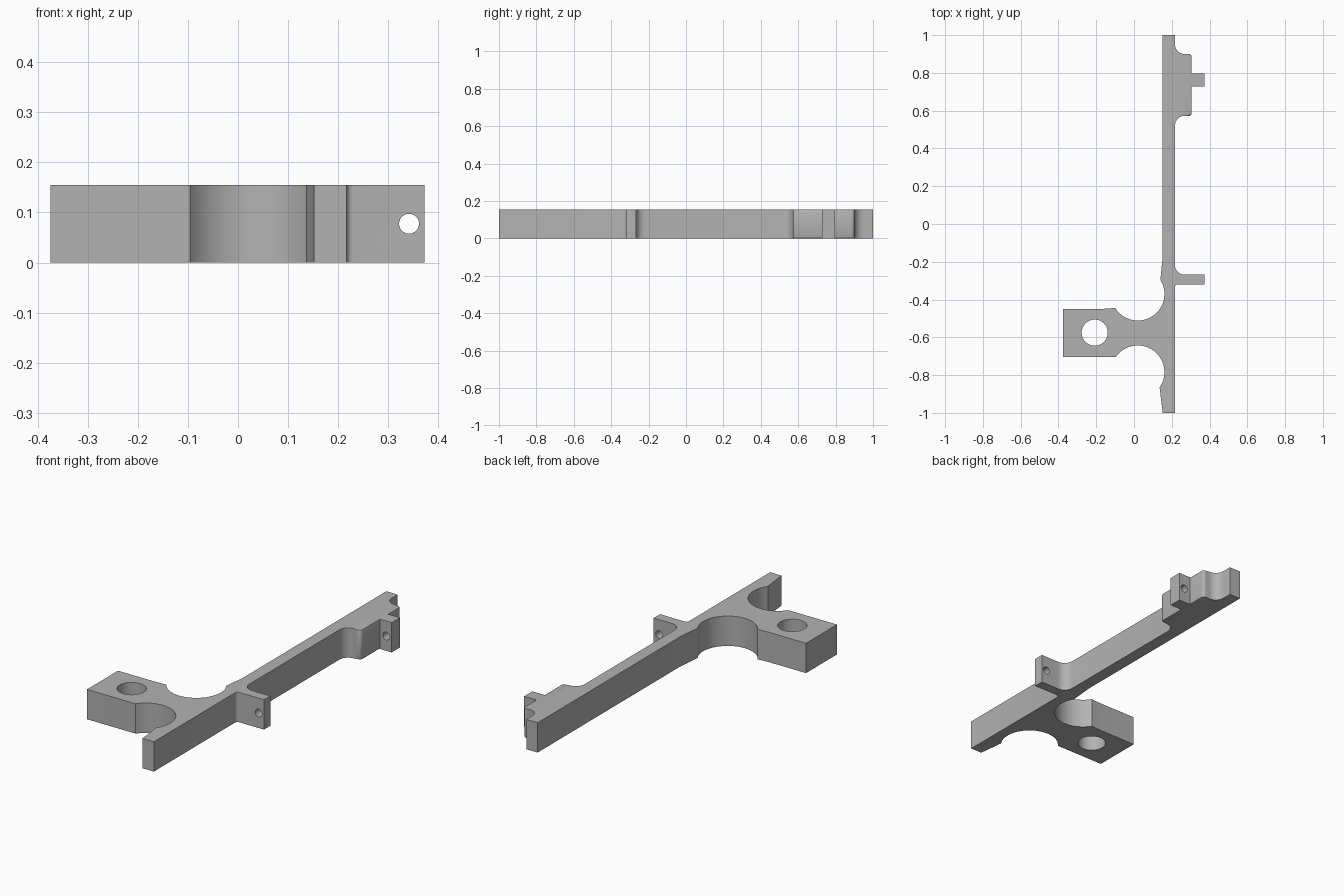
import bpy, bmesh
from math import radians, cos, sin, pi

if "Cube" in bpy.data.objects:
    bpy.data.objects.remove(bpy.data.objects["Cube"], do_unlink=True)

HEIGHT = 0.155

grey = bpy.data.materials.new("plain grey")
grey.use_nodes = True
colour = (0.45, 0.45, 0.45, 1)
grey.diffuse_color = colour
grey.node_tree.nodes["Principled BSDF"].inputs["Base Color"].default_value = colour


def arc(cx, cy, r, a0, a1, n):
    """Points on an arc, angles in degrees."""
    angles = [radians(a0 + (a1 - a0) * i / n) for i in range(n + 1)]
    return [(cx + r * cos(a), cy + r * sin(a)) for a in angles]


def extrude(name, outline, z0=0.0, z1=HEIGHT, round_edge=None):
    """Prism from an outline; round_edge picks edges to soften."""
    bm = bmesh.new()
    base = bm.faces.new([bm.verts.new((x, y, z0)) for x, y in outline])
    top = bmesh.ops.extrude_face_region(bm, geom=[base])["geom"]
    bmesh.ops.translate(bm, vec=(0, 0, z1 - z0),
                        verts=[v for v in top if isinstance(v, bmesh.types.BMVert)])
    bmesh.ops.recalc_face_normals(bm, faces=bm.faces)
    if round_edge:
        bmesh.ops.bevel(bm, geom=[e for e in bm.edges if round_edge(e)],
                        offset=0.006, segments=2, profile=0.5, affect='EDGES')
    mesh = bpy.data.meshes.new(name)
    bm.to_mesh(mesh)
    bm.free()
    mesh.materials.append(grey)
    obj = bpy.data.objects.new(name, mesh)
    bpy.context.collection.objects.link(obj)
    return obj


def combine(target, tool, operation):
    mod = target.modifiers.new(tool.name, 'BOOLEAN')
    mod.operation, mod.solver, mod.object = operation, 'EXACT', tool
    bpy.context.view_layer.objects.active = target
    bpy.ops.object.modifier_apply(modifier=mod.name)
    bpy.data.objects.remove(tool, do_unlink=True)


# Outline of the long bar, lower lug, rounded pad, clamp arm and its two scallops
outline = [(0.152, -1), (0.217, -1)]
outline += arc(0.23, -0.333, 0.013, 180, 90, 4)
outline += [(0.373, -0.32), (0.373, -0.268)]
outline += arc(0.267, -0.218, 0.05, 270, 180, 8)
outline += arc(0.267, 0.522, 0.05, 180, 90, 8)
outline += arc(0.29, 0.587, 0.015, 270, 360, 5)
outline += arc(0.29, 0.885, 0.015, 0, 90, 5)
outline += arc(0.267, 0.95, 0.05, 270, 180, 8)
outline += [(0.217, 1), (0.152, 1), (0.152, -0.17)]
outline += arc(0.02, -0.37, 0.141, 32, -148, 40)
outline += [(-0.16, -0.449), (-0.375, -0.449), (-0.375, -0.703), (-0.16, -0.703)]
outline += arc(0.02, -0.784, 0.141, 145, -35, 40)


def on_pad_rim(edge):
    a, b = (v.co for v in edge.verts)
    return abs(a.z - b.z) < 0.001 and all(p.x > 0.289 and p.y > 0.5 for p in (a, b))


bracket = extrude("bracket", outline, round_edge=on_pad_rim)

# Upper lug on the pad
lug = extrude("upper_lug", [(0.26, 0.728), (0.373, 0.728), (0.373, 0.796), (0.26, 0.796)])
combine(bracket, lug, 'UNION')

# Large hole in the clamp arm
bore = extrude("arm_hole", arc(-0.208, -0.575, 0.069, 0, 352.5, 47), -0.1, HEIGHT + 0.1)
combine(bracket, bore, 'DIFFERENCE')

# Pin holes through both lugs
for name, y in (("lower_pin_hole", -0.294), ("upper_pin_hole", 0.762)):
    pin = extrude(name, arc(0, 0, 0.02, 0, 345, 23), -0.05, 0.05)
    pin.rotation_euler = (pi / 2, 0, 0)
    pin.location = (0.342, y, HEIGHT / 2)
    bpy.context.view_layer.update()
    combine(bracket, pin, 'DIFFERENCE')

bpy.ops.object.select_all(action='DESELECT')
bracket.select_set(True)
bpy.context.view_layer.objects.active = bracket
bpy.ops.object.shade_smooth_by_angle(angle=radians(30))
